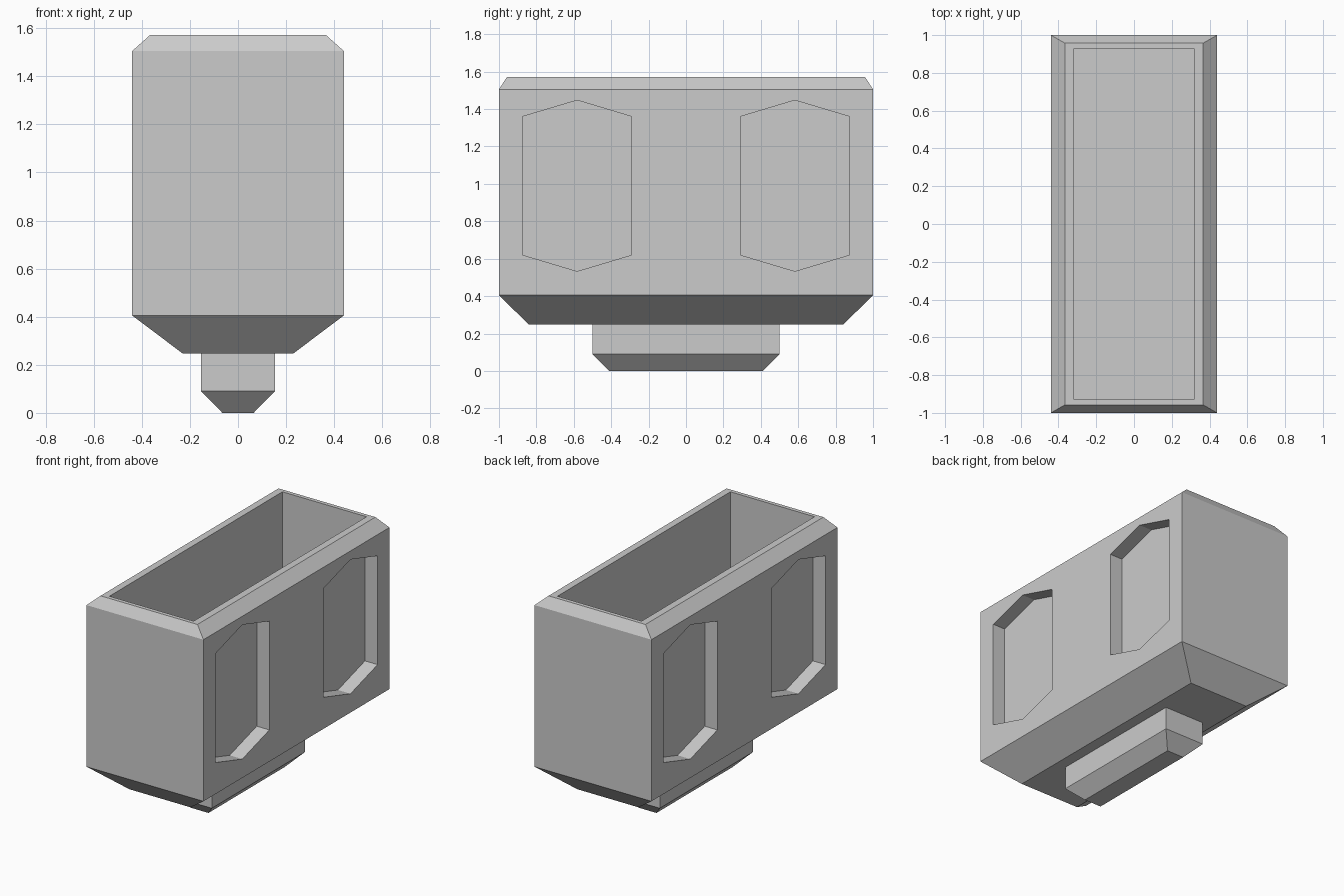
import bpy, bmesh

if "Cube" in bpy.data.objects:
    bpy.data.objects.remove(bpy.data.objects["Cube"])


def finish(name, bm):
    bmesh.ops.recalc_face_normals(bm, faces=bm.faces)
    mesh = bpy.data.meshes.new(name)
    bm.to_mesh(mesh)
    bm.free()
    obj = bpy.data.objects.new(name, mesh)
    bpy.context.collection.objects.link(obj)
    return obj


def loft(name, rings):
    """Skin a stack of point loops and cap both ends."""
    bm = bmesh.new()
    loops = [[bm.verts.new(p) for p in ring] for ring in rings]
    for a, b in zip(loops, loops[1:]):
        n = len(a)
        for i in range(n):
            j = (i + 1) % n
            bm.faces.new((a[i], a[j], b[j], b[i]))
    bm.faces.new(loops[0])
    bm.faces.new(loops[-1])
    return finish(name, bm)


def rect(hx, hy, z):
    return [(-hx, -hy, z), (hx, -hy, z), (hx, hy, z), (-hx, hy, z)]


# Container: keyed foot, tapered underside, walls, chamfered rim, inner cavity
sections = [
    (0.065, 0.41, 0.0), (0.153, 0.50, 0.09), (0.153, 0.50, 0.247),
    (0.23, 0.84, 0.247), (0.44, 1.0, 0.405), (0.44, 1.0, 1.505),
    (0.365, 0.957, 1.572), (0.317, 0.93, 1.572), (0.317, 0.93, 0.405),
]
container = loft("container_body", [rect(*s) for s in sections])

# Hexagonal recesses, two on each long side
hexagon = [(0, 0.533), (0.291, 0.62), (0.291, 1.36),
           (0, 1.447), (-0.291, 1.36), (-0.291, 0.62)]
for sx in (-1, 1):
    for sy in (-1, 1):
        cutter = loft("recess_cutter", [
            [(sx * x, sy * 0.582 + y, z) for y, z in hexagon]
            for x in (0.345, 0.55)])
        cutter.hide_render = True
        cutter.hide_set(True)
        mod = container.modifiers.new("recess", 'BOOLEAN')
        mod.operation = 'DIFFERENCE'
        mod.solver = 'EXACT'
        mod.object = cutter
